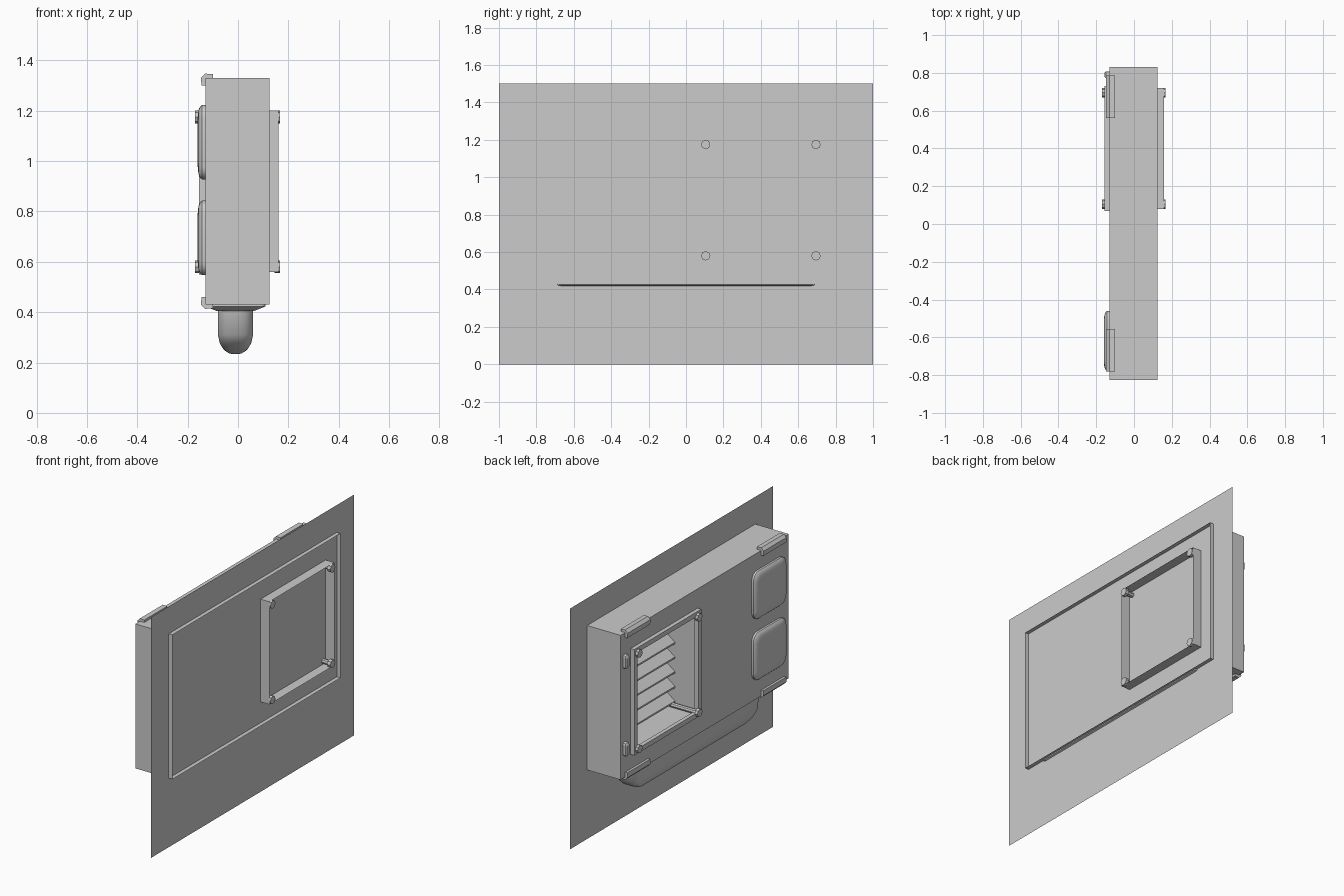
import bpy, bmesh, math
from mathutils import Vector

cube = bpy.data.objects.get("Cube")
if cube:
    bpy.data.objects.remove(cube, do_unlink=True)

GREY = (0.6, 0.6, 0.6, 1)
mat = bpy.data.materials.new("light_grey")
mat.use_nodes = True
mat.diffuse_color = GREY
mat.node_tree.nodes["Principled BSDF"].inputs["Base Color"].default_value = GREY


def finish(bm, name, smooth=False):
    bmesh.ops.recalc_face_normals(bm, faces=bm.faces)
    mesh = bpy.data.meshes.new(name)
    bm.to_mesh(mesh)
    bm.free()
    mesh.materials.append(mat)
    obj = bpy.data.objects.new(name, mesh)
    bpy.context.collection.objects.link(obj)
    if smooth:
        bpy.ops.object.select_all(action='DESELECT')
        obj.select_set(True)
        bpy.context.view_layer.objects.active = obj
        bpy.ops.object.shade_smooth_by_angle(angle=math.radians(40))
    return obj


def loft(name, rings, caps=(True, True), smooth=False, closed=False):
    """Bridge equal rings of points, optionally capping either end."""
    bm = bmesh.new()
    loops = [[bm.verts.new(p) for p in ring] for ring in rings]
    pairs = list(zip(loops, loops[1:]))
    if closed:
        pairs.append((loops[-1], loops[0]))
    for a, b in pairs:
        for i in range(len(a)):
            j = (i + 1) % len(a)
            bm.faces.new((a[i], a[j], b[j], b[i]))
    if not closed:
        for loop, cap in zip((loops[0], loops[-1]), caps):
            if cap:
                bm.faces.new(loop)
    return finish(bm, name, smooth)


def rect(x, y0, y1, z0, z1):
    return [(x, y0, z0), (x, y1, z0), (x, y1, z1), (x, y0, z1)]


def rounded(hu, hv, r, steps=5):
    """Rounded rectangle outline in two dimensions."""
    pts = []
    for k, (su, sv) in enumerate(((1, 1), (-1, 1), (-1, -1), (1, -1))):
        for i in range(steps):
            a = math.pi / 2 * (k + i / (steps - 1))
            pts.append((su * (hu - r) + r * math.cos(a), sv * (hv - r) + r * math.sin(a)))
    return pts


def block(name, x0, x1, y0, y1, z0, z1):
    return loft(name, [rect(x0, y0, y1, z0, z1), rect(x1, y0, y1, z0, z1)])


BACK, OPEN = -0.13, 0.125
box = (-0.825, 0.83, 0.43, 1.33)
duct = (0.08, 0.72, 0.56, 1.2)

# Thin wall sheet that the unit passes through
bm = bmesh.new()
bm.faces.new([bm.verts.new(p) for p in rect(0.1, -1, 1, 0, 1.5)])
finish(bm, "wall_panel")

# Housing shell, open at the wall side, with a square opening in the other side
loft("housing", [rect(OPEN, *box), rect(BACK, *box), rect(BACK, *duct)], caps=(False, False))

# Square duct running right through the housing
loft("duct", [rect(-0.15, *duct), rect(0.16, *duct)], caps=(False, False))

# Rim around the duct opening
outer = (0.07, 0.73, 0.55, 1.21)
inner = (0.10, 0.70, 0.58, 1.18)
loft("duct_rim", [rect(BACK, *outer), rect(-0.155, *outer),
                  rect(-0.155, *inner), rect(BACK, *inner)], closed=True)

# Corner posts with hexagonal heads
for y in (0.105, 0.695):
    for z in (0.58, 1.175):
        for name, x0, x1, r in (("corner_post", -0.165, 0.16, 0.015),
                                ("post_head_inner", -0.17, -0.15, 0.025),
                                ("post_head_outer", 0.145, 0.167, 0.025)):
            circle = [(r * math.cos(i * math.pi / 4), r * math.sin(i * math.pi / 4))
                      for i in range(8)]
            loft(name, [[(x, y + u, z + v) for u, v in circle] for x in (x0, x1)])

# Tilted louvre slats at the back of the duct
count = 7
pitch = (duct[3] - duct[2]) / count
for i in range(count):
    z = duct[2] + pitch * i
    profile = [(0.095, z + pitch), (0.02, z + 0.035), (0.02, z + 0.025), (0.095, z + 0.01)]
    loft("louvre_slat", [[(x, y, h) for x, h in profile] for y in duct[:2]])

# Pair of domed cushions
for z in (0.695, 1.075):
    rings = []
    for x, s in ((BACK, 1), (-0.143, 1), (-0.151, 0.95), (-0.157, 0.85), (-0.16, 0.65)):
        rings.append([(x, -0.62 + u * s, z + v * s) for u, v in rounded(0.16, 0.148, 0.05)])
    loft("domed_pad", rings, smooth=True)

# Hooked clips on the top and bottom edges
clip = [(-0.145, 1.3), (-0.147, 1.33), (-0.13, 1.347), (-0.1, 1.345),
        (-0.1, 1.33), (-0.13, 1.33), (-0.13, 1.3)]
for y0, y1 in ((-0.78, -0.555), (0.56, 0.785)):
    for name, flip in (("top_clip", False), ("bottom_clip", True)):
        prof = [(x, 1.76 - z if flip else z) for x, z in clip]
        loft(name, [[(x, y, z) for x, z in prof] for y in (y0, y1)])

# Small catches beside the opening
for z in (0.61, 1.155):
    rings = [[(x, 0.79 + u * s, z + v * s) for u, v in rounded(0.018, 0.042, 0.012, 3)]
             for x, s in ((BACK, 1), (-0.148, 1), (-0.155, 0.7))]
    loft("side_catch", rings)

# Tapered mount and rounded lamp cover beneath the housing
def level(z, hx, hy, r):
    return [(-0.01 + u, v, z) for u, v in rounded(hx, hy, r)]

loft("lamp_mount", [level(0.43, 0.12, 0.69, 0.02), level(0.423, 0.12, 0.69, 0.02),
                    level(0.405, 0.075, 0.65, 0.02)])
loft("lamp_cover", [level(0.41, 0.07, 0.645, 0.05), level(0.31, 0.07, 0.625, 0.05),
                    level(0.275, 0.062, 0.59, 0.045), level(0.25, 0.046, 0.545, 0.035),
                    level(0.237, 0.026, 0.51, 0.02), level(0.233, 0.01, 0.49, 0.008)],
     smooth=True)
